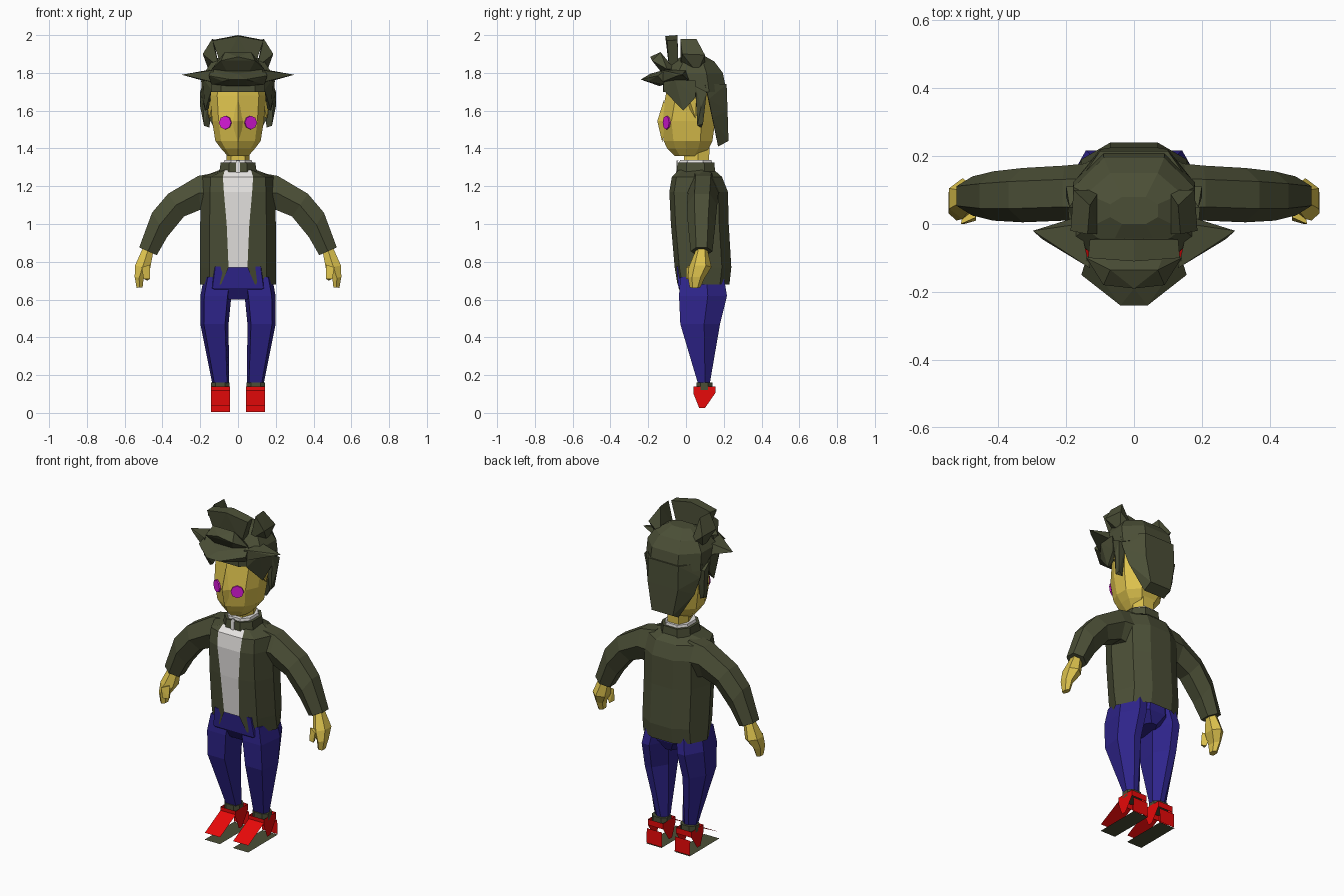
import bpy, bmesh, math

if "Cube" in bpy.data.objects:
    bpy.data.objects.remove(bpy.data.objects["Cube"])


def material(name, rgb):
    m = bpy.data.materials.new(name)
    m.diffuse_color = (*rgb, 1)
    m.use_nodes = True
    m.node_tree.nodes["Principled BSDF"].inputs["Base Color"].default_value = m.diffuse_color
    return m


OLIVE = material("dark_olive", (0.07, 0.077, 0.037))
SKIN = material("yellow_skin", (0.72, 0.54, 0.075))
BLUE = material("navy_denim", (0.028, 0.018, 0.26))
RED = material("shoe_red", (0.88, 0.003, 0.003))
WHITE = material("shirt_white", (0.83, 0.81, 0.79))
PINK = material("eye_magenta", (0.72, 0.01, 0.72))


def finish(name, bm, *mats, fix=True):
    if fix:
        bmesh.ops.recalc_face_normals(bm, faces=bm.faces)
    me = bpy.data.meshes.new(name)
    bm.to_mesh(me)
    bm.free()
    for m in mats:
        me.materials.append(m)
    ob = bpy.data.objects.new(name, me)
    bpy.context.collection.objects.link(ob)
    return ob


def flip(pts):
    return [(-x, y, z) for x, y, z in pts]


def skin_rings(rings, caps=True):
    """Join closed rings of points into a flat-faced tube."""
    bm = bmesh.new()
    vs = [[bm.verts.new(p) for p in r] for r in rings]
    n = len(vs[0])
    for a, b in zip(vs, vs[1:]):
        for j in range(n):
            bm.faces.new((a[j], a[(j + 1) % n], b[(j + 1) % n], b[j]))
    if caps:
        bm.faces.new(vs[0])
        bm.faces.new(vs[-1])
    return bm


def mirrored(half):
    return half + [(-x, y, z) for x, y, z in reversed(half) if x > 0]


OCT = [(.5, -1), (1, -.5), (1, .45), (.5, 1)]
HEX = [(.6, -1), (1, .1), (.6, 1)]
THIGH = [(.75, -1), (1, .2), (.3, 1)]
FACE = [(0, -1), (.75, -.6), (1, -.1), (1, .5), (.5, 1)]


def ring(z, w, y0, y1, prof, cx=0):
    c, h = (y0 + y1) / 2, (y1 - y0) / 2
    return [(x + cx, y, z) for x, y, z in mirrored([(w * u, c + h * v, z) for u, v in prof])]


def loft(name, rows, prof, mat):
    return finish(name, skin_rings([ring(*r, prof) for r in rows]), mat)


def hull(name, pts, mat, centre=False):
    """Convex piece: one mirrored block at the centre, or a left/right pair."""
    sets = [(name, pts + flip(pts))] if centre else [(name + "_left", pts), (name + "_right", flip(pts))]
    for nm, ps in sets:
        bm = bmesh.new()
        for p in ps:
            bm.verts.new(p)
        bmesh.ops.remove_doubles(bm, verts=bm.verts, dist=1e-4)
        r = bmesh.ops.convex_hull(bm, input=bm.verts)
        bmesh.ops.delete(bm, geom=[v for v in r["geom_interior"] if isinstance(v, bmesh.types.BMVert)], context='VERTS')
        finish(nm, bm, mat)


def limb(name, rows, mat):
    """Pair of six-sided limbs; rows give outer x,z, inner x,z and y range."""
    rings = []
    for xo, zo, xi, zi, y0, y1 in rows:
        c, h = (y0 + y1) / 2, (y1 - y0) / 2
        xm, zm = (xo + xi) / 2, (zo + zi) / 2
        rings.append([(xo, c - h * .5, zo), (xo, c + h * .5, zo), (xm, c + h, zm),
                      (xi, c + h * .5, zi), (xi, c - h * .5, zi), (xm, c - h, zm)])
    finish(name + "_left", skin_rings(rings), mat)
    finish(name + "_right", skin_rings([flip(r) for r in rings]), mat)


# Jacket with the shirt as its front strip, open below the shirt
rings = []
for z, op, yf, w, yb in [(.68, .09, -.045, .2, .23), (.77, .05, -.06, .2, .24), (1.0, .06, -.08, .2, .226),
                         (1.17, .075, -.088, .198, .222), (1.25, .08, -.075, .192, .19),
                         (1.285, .07, -.04, .1, .15)]:
    rings.append(mirrored([(op, yf, z), (.75 * w, yf + .025, z), (w, yf + .13, z),
                           (.78 * w, yb - .05, z), (.35 * w, yb, z)]))
bm = skin_rings(rings, caps=False)
bm.faces.new([v for v in bm.verts if v.co.z > 1.28])
bmesh.ops.recalc_face_normals(bm, faces=bm.faces)
strip = [f for f in bm.faces if abs(f.calc_center_median().x) < .001 and f.normal.y < -.5]
for f in strip:
    f.material_index = 1
bmesh.ops.delete(bm, geom=[f for f in strip if f.calc_center_median().z < .77], context='FACES')
finish("jacket_and_shirt", bm, OLIVE, WHITE, fix=False)

# Collars and neck
loft("jacket_collar", [(1.265, .1, -.05, .155), (1.325, .092, -.045, .15)], OCT, OLIVE)
loft("shirt_collar", [(1.31, .08, -.037, .14), (1.34, .072, -.032, .135)], OCT, WHITE)
hull("collar_gap", [(.01, -.053, 1.265), (.01, -.049, 1.335), (.01, -.045, 1.265), (.01, -.041, 1.335)], WHITE, True)
loft("neck", [(1.3, .06, -.01, .12), (1.41, .06, -.01, .125)], HEX, SKIN)

# Arms
limb("sleeve", [(.11, 1.272, .14, 1.06, .0, .18), (.21, 1.255, .2, 1.075, .01, .172),
                (.37, 1.16, .286, 1.04, .005, .165), (.455, 1.06, .376, .93, .01, .155),
                (.523, .876, .43, .835, .025, .14)], OLIVE)
limb("hand", [(.505, .87, .45, .845, .05, .115), (.545, .78, .465, .765, .015, .135),
              (.547, .72, .5, .71, .01, .1), (.537, .662, .505, .665, .02, .075)], SKIN)
hull("thumb", [(.465, .02, .785), (.51, 0, .77), (.5, .0, .71), (.465, .01, .71),
               (.48, .04, .7), (.5, .05, .77)], SKIN)

# Trousers
loft("hips", [(.6, .06, .0, .17), (.66, .18, -.04, .2), (.775, .16, -.05, .2)], THIGH, BLUE)
LEG = [(.72, .02, .18, -.03, .2), (.62, .035, .199, -.037, .217), (.47, .05, .199, -.03, .18),
       (.15, .047, .135, .065, .125)]
for side, s in (("left", 1), ("right", -1)):
    rows = [ring(z, (b - a) / 2, y0, y1, THIGH, s * (a + b) / 2) for z, a, b, y0, y1 in LEG]
    finish("leg_" + side, skin_rings(rows), BLUE)
    finish("sock_" + side, skin_rings([ring(z, .05, .055, .14, OCT, s * .094) for z in (.12, .16)]), OLIVE)
    # Shoe: open plates for toe, heel, ankle band and both sides, over a flat sole
    bm = bmesh.new()
    A, B = .043, .144
    for prof in [[(.04, .118), (-.108, .04)], [(.165, .09), (.168, .004)],
                 [(.04, .14), (.04, .1)], [(.155, .14), (.155, .105)], [(.17, 0), (-.11, 0)]]:
        (y0, z0), (y1, z1) = prof
        f = bm.faces.new([bm.verts.new((s * x, y, z)) for x, y, z in
                          ((A, y0, z0), (B, y0, z0), (B, y1, z1), (A, y1, z1))])
        f.material_index = int(z0 == 0)
    for x in (A, B):
        bm.faces.new([bm.verts.new((s * x, y, z)) for y, z in
                      ((.04, .14), (.155, .14), (.155, .105), (.1, .025), (.07, .025), (.04, .1))])
    finish("shoe_" + side, bm, RED, OLIVE)

# Head
loft("head", [(1.36, .055, -.06, .08), (1.40, .09, -.1, .12), (1.44, .12, -.118, .14),
              (1.545, .137, -.135, .155), (1.68, .147, -.108, .16), (1.76, .14, -.09, .16)], FACE, SKIN)
hull("nose_ridge", [(0, -.116, 1.66), (0, -.152, 1.545), (0, -.125, 1.43), (.035, -.11, 1.545)], SKIN, True)
hull("ear", [(.13, 0, 1.64), (.13, .05, 1.57), (.165, .02, 1.65), (.17, .055, 1.67), (.155, .05, 1.56)], SKIN)
for side, s in (("left", 1), ("right", -1)):
    bm = bmesh.new()
    bmesh.ops.create_cone(bm, cap_ends=True, segments=8, radius1=.036, radius2=.036, depth=.009)
    ob = finish("eye_" + side, bm, PINK)
    ob.rotation_euler = (math.pi / 2, 0, s * math.radians(28))
    ob.location = (s * .067, -.1025, 1.537)

# Hair cap, back and sides
loft("hair_cap", [(1.70, .18, -.122, .215), (1.80, .178, -.12, .195), (1.86, .14, -.07, .15),
                  (1.9, .07, 0, .08)], OCT, OLIVE)
hull("hair_back", [(.18, .1, 1.74), (.18, .12, 1.66), (.1, .215, 1.74), (.155, .14, 1.56), (.1, .22, 1.6),
                   (.07, .17, 1.41), (.07, .225, 1.44)], OLIVE, True)
hull("sideburn", [(.145, .05, 1.7), (.19, .05, 1.73), (.2, .11, 1.7), (.15, .11, 1.7), (.2, .08, 1.62),
                  (.18, .06, 1.52), (.15, .08, 1.51), (.18, .09, 1.53)], OLIVE)
hull("side_fringe", [(.14, -.12, 1.75), (.185, -.06, 1.77), (.195, .05, 1.76), (.14, -.12, 1.71),
                     (.175, -.015, 1.6), (.155, -.015, 1.61), (.19, .05, 1.67), (.15, .05, 1.67)], OLIVE)

# Hair tufts
hull("crest_tuft", [(0, -.11, 1.995), (0, -.045, 2.0), (.135, -.1, 1.97), (.13, -.045, 1.975),
                    (.085, -.09, 1.83), (.085, -.04, 1.83)], OLIVE, True)
hull("top_tuft", [(.137, -.03, 1.98), (.13, .055, 1.98), (.187, -.02, 1.9), (.178, .1, 1.895),
                  (.1, .1, 1.83), (.1, -.03, 1.83), (.15, .06, 1.8)], OLIVE)
hull("brow_tuft", [(0, -.19, 1.885), (.09, -.18, 1.865), (.07, -.135, 1.91), (.14, -.1, 1.82),
                   (.1, -.06, 1.82), (.05, -.12, 1.79)], OLIVE, True)
hull("front_tuft", [(.04, -.24, 1.765), (.08, -.2, 1.755), (0, -.19, 1.795), (.155, -.15, 1.785),
                    (.14, -.1, 1.82), (.14, -.11, 1.74), (.05, -.14, 1.73)], OLIVE, True)
hull("wing_tuft", [(.298, -.02, 1.79), (.27, -.045, 1.785), (.16, 0, 1.815), (.17, .02, 1.755),
                   (.13, -.13, 1.815), (.13, -.13, 1.75)], OLIVE)
